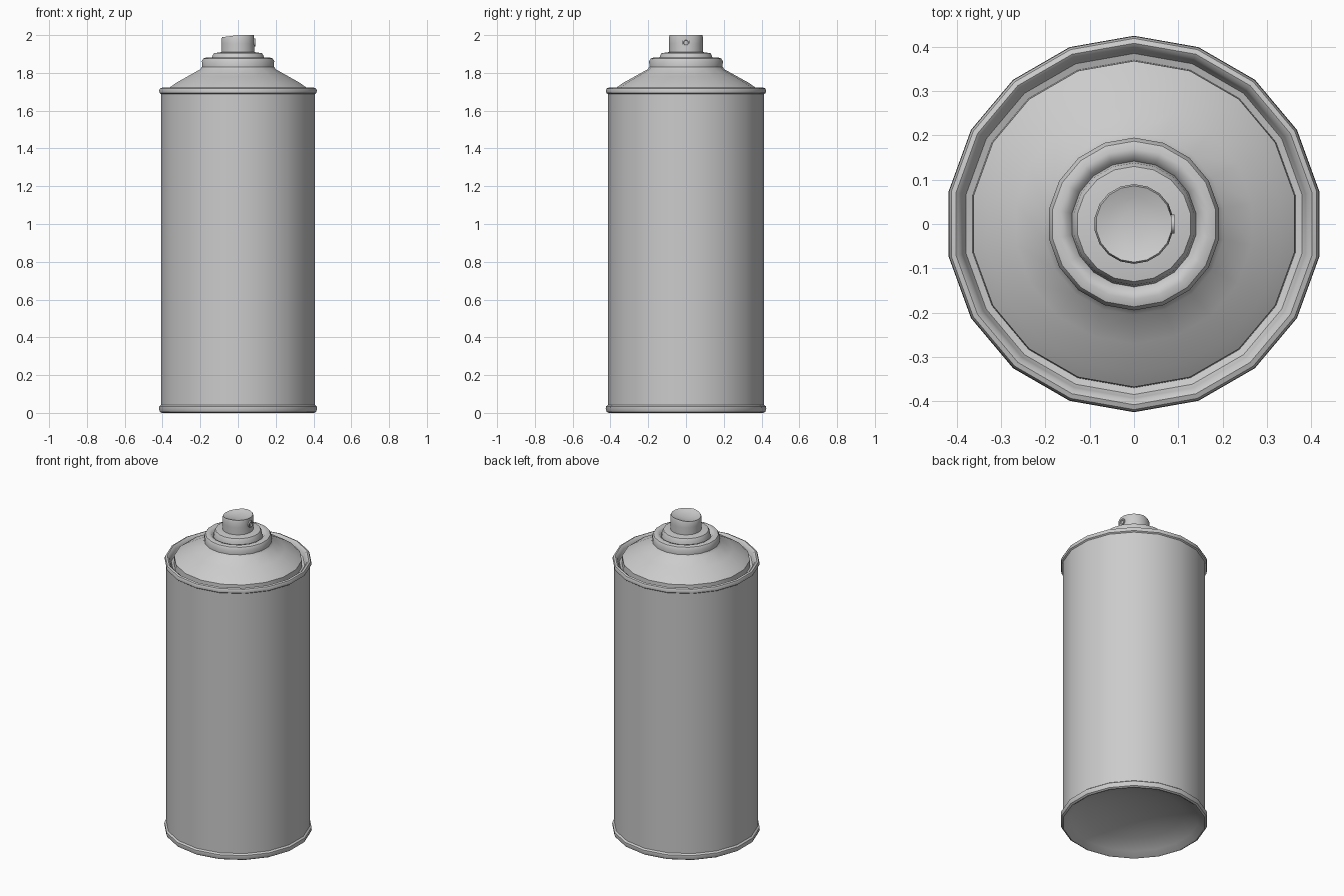
import bpy, bmesh, math

if "Cube" in bpy.data.objects:
    bpy.data.objects.remove(bpy.data.objects["Cube"])

SIDES = 18


def finish(name, bm, angle=38):
    bmesh.ops.remove_doubles(bm, verts=bm.verts, dist=1e-5)
    bmesh.ops.recalc_face_normals(bm, faces=bm.faces)
    me = bpy.data.meshes.new(name)
    bm.to_mesh(me)
    bm.free()
    ob = bpy.data.objects.new(name, me)
    bpy.context.collection.objects.link(ob)
    bpy.ops.object.select_all(action='DESELECT')
    ob.select_set(True)
    bpy.context.view_layer.objects.active = ob
    bpy.ops.object.shade_smooth_by_angle(angle=math.radians(angle))
    return ob


def lathe(name, profile, sides=SIDES, angle=38):
    """Spin an (r, z) profile round z, with a corner on the y axis."""
    bm = bmesh.new()
    a = math.pi / 2
    verts = [bm.verts.new((r * math.cos(a), r * math.sin(a), z)) for r, z in profile]
    edges = [bm.edges.new(p) for p in zip(verts, verts[1:])]
    bmesh.ops.spin(bm, geom=verts + edges, cent=(0, 0, 0), axis=(0, 0, 1),
                   angle=math.tau, steps=sides, use_merge=True)
    return finish(name, bm, angle)


# Can: concave base, bottom rim, wall, rolled top rim and groove
lathe("can_body", [
    (0, 0.10), (0.15, 0.09), (0.28, 0.06), (0.37, 0.025), (0.40, 0.003),
    (0.41, 0.0), (0.42, 0.006), (0.425, 0.02), (0.424, 0.034), (0.414, 0.042),
    (0.414, 1.688), (0.422, 1.694), (0.424, 1.707), (0.419, 1.718),
    (0.408, 1.722), (0.398, 1.715), (0.393, 1.70), (0.385, 1.685), (0.37, 1.68)])

# Sloping shoulder with the rolled collar
lathe("shoulder", [
    (0.37, 1.68), (0.368, 1.722), (0.335, 1.746), (0.27, 1.782), (0.205, 1.818),
    (0.194, 1.832), (0.195, 1.862), (0.187, 1.876), (0.17, 1.882),
    (0.153, 1.877), (0.142, 1.862)])

# Valve cup under the nozzle
lathe("valve_cup", [(0.142, 1.862), (0.138, 1.89), (0.13, 1.904),
                    (0.09, 1.91), (0, 1.91)])

# Spray button: dished top, sloping slightly, with a flattened outlet face
nozzle = lathe("spray_button", [
    (0.09, 1.89), (0.09, 1.925), (0.09, 1.955), (0.09, 1.99),
    (0.086, 2.0), (0.06, 1.99), (0.03, 1.985), (0, 1.983)])
for v in nozzle.data.vertices:
    if v.co.z > 1.98:
        v.co.z -= 0.012 * max(0, -v.co.x / 0.09)
    if v.co.z > 1.94 and v.co.x > 0.083:
        v.co.x = 0.085

# Outlet ring with recessed centre on the +x side
bm = bmesh.new()
rings = []
for r, x in [(0.021, 0.08), (0.021, 0.092), (0.014, 0.092), (0.012, 0.086)]:
    rings.append([bm.verts.new((x, r * math.cos(t * math.tau / 12),
                                1.96 + r * math.sin(t * math.tau / 12)))
                  for t in range(12)])
for a, b in zip(rings, rings[1:]):
    for i in range(12):
        j = (i + 1) % 12
        bm.faces.new((a[i], a[j], b[j], b[i]))
bm.faces.new(rings[-1])
finish("outlet", bm)
